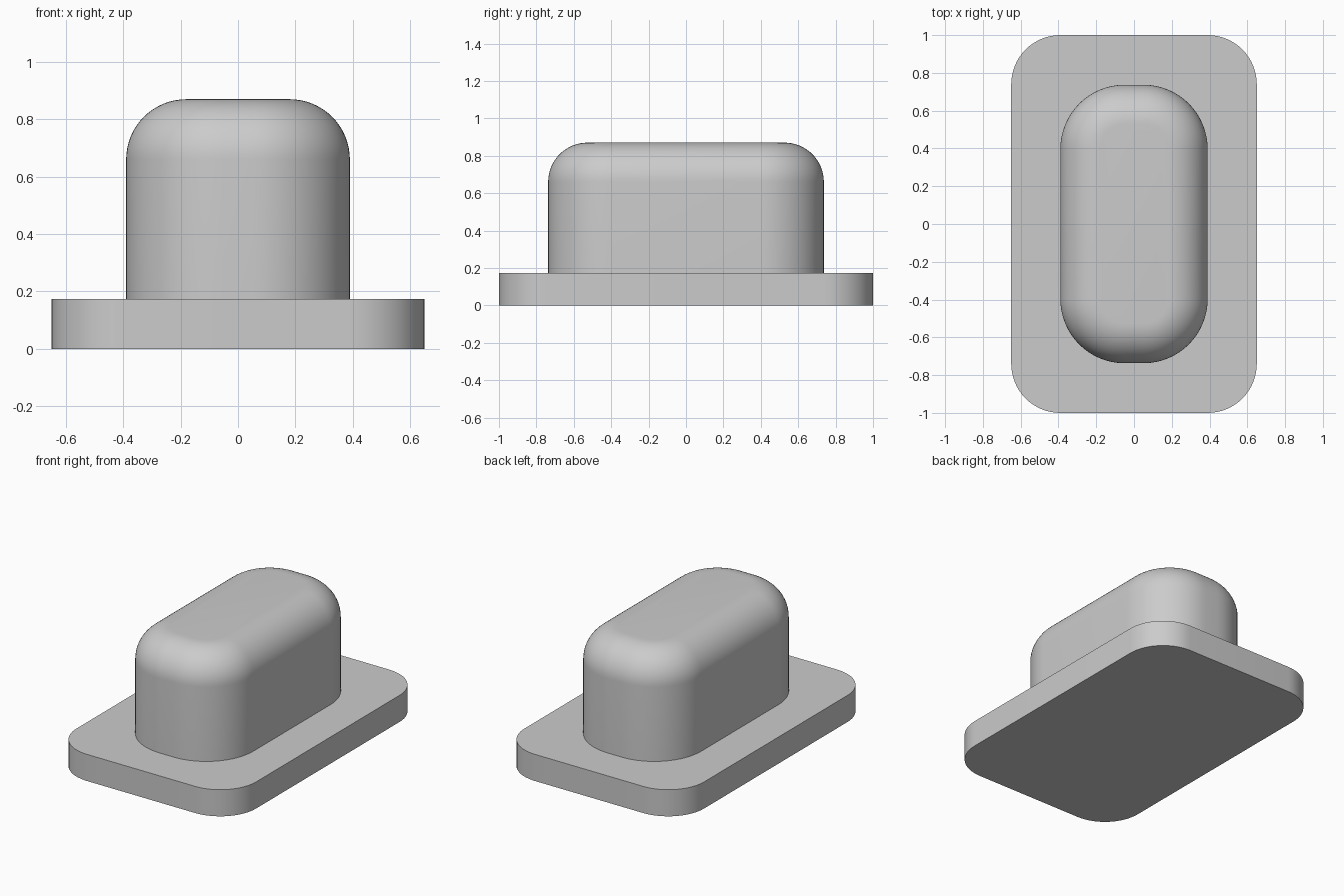
import bpy, bmesh
from math import sin, cos, pi

cube = bpy.data.objects.get("Cube")
if cube:
    bpy.data.objects.remove(cube, do_unlink=True)

grey = bpy.data.materials.new("plain grey")
grey.use_nodes = True
colour = (0.6, 0.6, 0.6, 1)
grey.diffuse_color = colour
grey.node_tree.nodes["Principled BSDF"].inputs["Base Color"].default_value = colour

STEPS = 16  # segments per quarter turn


def rounded_outline(hx, hy, r):
    """Counter-clockwise rounded rectangle."""
    points = []
    for quarter, (sx, sy) in enumerate([(1, 1), (-1, 1), (-1, -1), (1, -1)]):
        for i in range(STEPS + 1):
            a = (quarter + i / STEPS) * pi / 2
            points.append((sx * (hx - r) + r * cos(a), sy * (hy - r) + r * sin(a)))
    return points


def rounded_block(name, hx, hy, r, levels):
    """Stack outlines, each level given as (inset, height), and cap both ends."""
    bm = bmesh.new()
    rings = [[bm.verts.new((x, y, z)) for x, y in rounded_outline(hx - d, hy - d, r - d)]
             for d, z in levels]
    for low, high in zip(rings, rings[1:]):
        for i in range(len(low)):
            j = (i + 1) % len(low)
            bm.faces.new((low[i], low[j], high[j], high[i]))
    bm.faces.new(rings[0][::-1])
    bm.faces.new(rings[-1])
    mesh = bpy.data.meshes.new(name)
    bm.to_mesh(mesh)
    bm.free()
    mesh.materials.append(grey)
    obj = bpy.data.objects.new(name, mesh)
    bpy.context.collection.objects.link(obj)
    bpy.ops.object.select_all(action="DESELECT")
    obj.select_set(True)
    bpy.context.view_layer.objects.active = obj
    bpy.ops.object.shade_smooth_by_angle()
    return obj


# Flat base plate with rounded corners
BASE_TOP = 0.174
rounded_block("base_plate", 0.65, 1.0, 0.26, [(0, 0), (0, BASE_TOP)])

# Raised block with a filleted top edge, sunk slightly into the plate
TOP, FILLET = 0.87, 0.21
fillet = [(FILLET * (1 - cos(a)), TOP - FILLET * (1 - sin(a)))
          for a in (i / STEPS * pi / 2 for i in range(STEPS + 1))]
rounded_block("raised_block", 0.39, 0.737, 0.34, [(0, BASE_TOP - 0.05)] + fillet)
